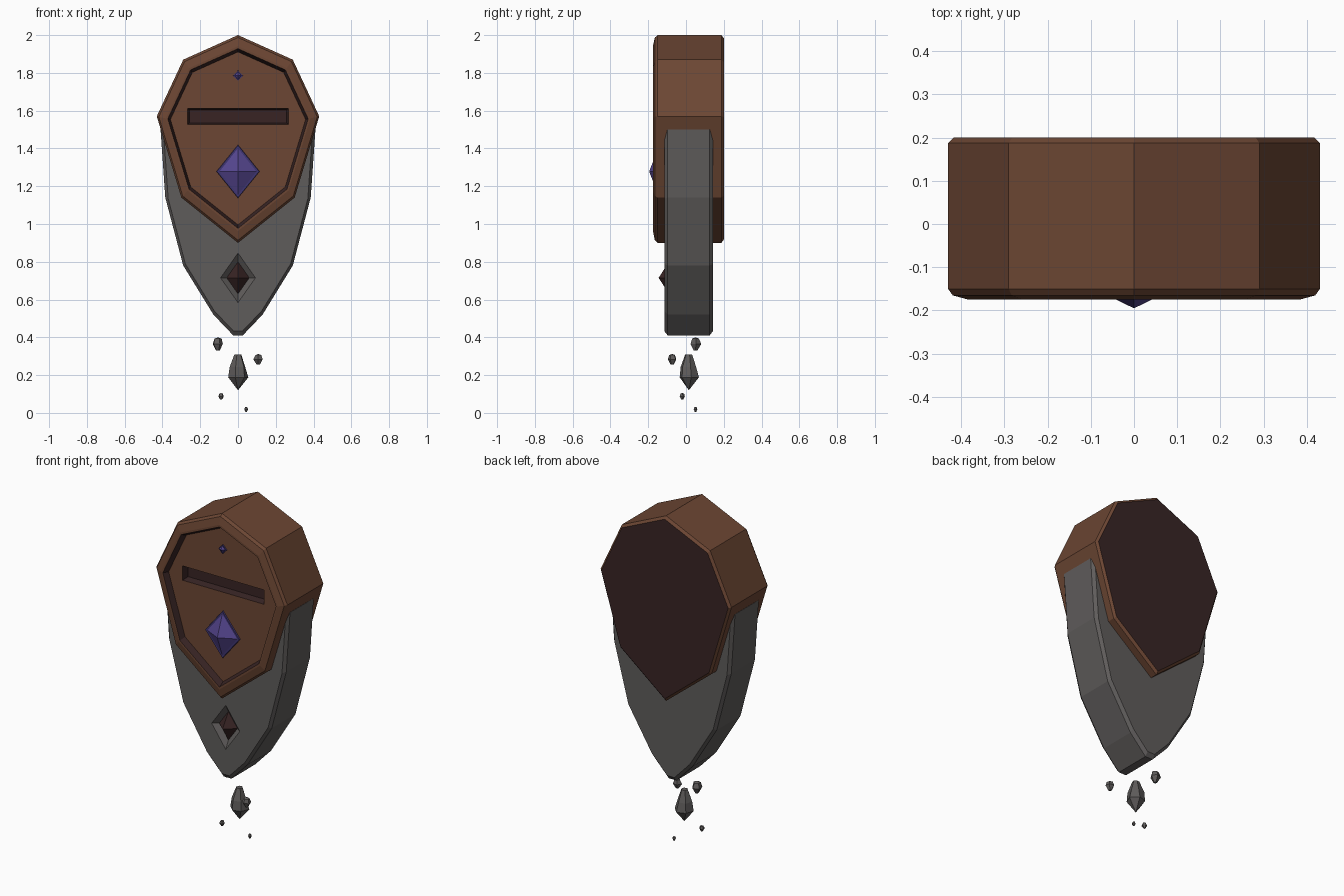
import bpy, bmesh, math, random

if "Cube" in bpy.data.objects:
    bpy.data.objects.remove(bpy.data.objects["Cube"])

random.seed(4)


def material(name, hex_code):
    m = bpy.data.materials.new(name)
    srgb = [int(hex_code[i:i + 2], 16) / 255 for i in (0, 2, 4)]
    lin = [c / 12.92 if c <= 0.04045 else ((c + 0.055) / 1.055) ** 2.4 for c in srgb]
    m.diffuse_color = (*lin, 1)
    m.use_nodes = True
    m.node_tree.nodes["Principled BSDF"].inputs["Base Color"].default_value = m.diffuse_color
    return m


BROWN = material("brown wood", "6c4633")
MAROON = material("dark maroon", "382424")
GRAY = material("stone gray", "5f5c5b")
PURPLE = material("purple gem", "55468f")
INDIGO = material("dark purple rim", "3f3572")


def loft(name, rings, mats, bands=None, caps=(0, 0)):
    """Bridge equal-length rings of 3D points; bands/caps give material indices."""
    bm = bmesh.new()
    vs = [[bm.verts.new(p) for p in r] for r in rings]
    n = len(rings[0])
    for k in range(len(vs) - 1):
        for i in range(n):
            j = (i + 1) % n
            f = bm.faces.new((vs[k][i], vs[k][j], vs[k + 1][j], vs[k + 1][i]))
            f.material_index = bands[k] if bands else 0
    bm.faces.new(vs[0]).material_index = caps[0]
    bm.faces.new(vs[-1]).material_index = caps[1]
    bmesh.ops.remove_doubles(bm, verts=bm.verts, dist=1e-5)
    bmesh.ops.recalc_face_normals(bm, faces=bm.faces)
    me = bpy.data.meshes.new(name)
    bm.to_mesh(me)
    bm.free()
    ob = bpy.data.objects.new(name, me)
    bpy.context.collection.objects.link(ob)
    for m in mats:
        me.materials.append(m)
    return ob


def mirrored(half):
    """Close a right-hand outline with its mirror image."""
    return half + [(-x, z) for x, z in reversed(half) if x > 0]


def ring(outline, cz, s, y):
    return [(x * s, y, cz + (z - cz) * s) for x, z in outline]


def diamond(w, h, cz):
    return [(0, cz + h), (w, cz), (0, cz - h), (-w, cz)]


def flat_ring(outline, y):
    return [(x, y, z) for x, z in outline]


def cut(ob, cutter):
    cutter.hide_render = True
    mod = ob.modifiers.new("cut", 'BOOLEAN')
    mod.operation, mod.solver, mod.object = 'DIFFERENCE', 'EXACT', cutter
    bpy.context.view_layer.objects.active = ob
    bpy.ops.object.modifier_apply(modifier=mod.name)
    bpy.data.objects.remove(cutter)


# Head: faceted wooden shell with rounded rim, dark back and recessed face panel
head_outline = mirrored([(0, 2.0), (0.29, 1.87), (0.43, 1.57), (0.30, 1.14), (0, 0.90)])
head_rings = [(0.97, 0.20), (1, 0.187), (1, -0.15), (0.975, -0.165),
              (0.89, -0.175), (0.865, -0.175), (0.832, -0.14)]
head = loft("head", [ring(head_outline, 1.47, s, y) for s, y in head_rings],
            [BROWN, MAROON], bands=[0, 0, 0, 0, 0, 1], caps=(1, 0))


# Eye slot cut into the panel
def slot(w, h):
    return [(w, 1.57 + h), (w, 1.57 - h), (-w, 1.57 - h), (-w, 1.57 + h)]


cut(head, loft("slot_cutter",
               [flat_ring(slot(0.268, 0.043), -0.3), flat_ring(slot(0.268, 0.043), -0.142),
                flat_ring(slot(0.257, 0.034), -0.10)],
               [BROWN, MAROON], bands=[1, 1], caps=(1, 1)))

# Body: tapering stone slab with chamfered edges
body_outline = mirrored([(0.41, 1.5), (0.385, 1.14), (0.29, 0.78), (0.13, 0.52), (0.025, 0.41)])
body_rings = [(0.96, 0.143), (1, 0.125), (1, -0.097), (0.96, -0.115)]
body = loft("body", [ring(body_outline, 1.0, s, y) for s, y in body_rings], [GRAY])

# Diamond socket in the body
cut(body, loft("socket_cutter",
               [flat_ring(diamond(0.095, 0.135, 0.715), -0.3),
                flat_ring(diamond(0.095, 0.135, 0.715), -0.117),
                flat_ring(diamond(0.06, 0.085, 0.715), -0.09)], [GRAY]))


# Pointed gems and their thin rims
def gem(name, w, h, cz, y, tip, mat):
    loft(name, [flat_ring(diamond(w, h, cz), y),
                flat_ring(diamond(0, 0, cz), tip)], [mat])


def rim(name, w, h, cz):
    loft(name, [flat_ring(diamond(w, h, cz), -0.138),
                flat_ring(diamond(w * 0.97, h * 0.97, cz), -0.147)], [INDIGO])


rim("face_gem_rim", 0.115, 0.142, 1.278)
gem("face_gem", 0.102, 0.128, 1.278, -0.145, -0.195, PURPLE)
rim("forehead_gem_rim", 0.026, 0.028, 1.785)
gem("forehead_gem", 0.022, 0.024, 1.785, -0.145, -0.16, PURPLE)
gem("body_gem", 0.062, 0.088, 0.715, -0.088, -0.145, MAROON)


# Floating rock fragments below the body
def rock(name, x, y, r, z0, z1, profile, sides=6):
    turn = random.uniform(0, 1)
    rings = []
    for s, t in profile:
        pts = []
        for i in range(sides):
            a = turn + math.tau * i / sides
            q = r * s * random.uniform(0.9, 1.1)
            pts.append((x + q * math.cos(a), y + q * math.sin(a), z0 + (z1 - z0) * t))
        rings.append(pts)
    loft(name, rings, [GRAY])


shard = [(0, 0), (1, 0.36), (0.8, 0.65), (0.35, 1)]
pebble = [(0.35, 0), (1, 0.5), (0.65, 0.9), (0, 1)]
rock("large_rock", 0, 0.015, 0.053, 0.12, 0.31, shard)
for i, (x, y, r, z0, z1) in enumerate([(-0.107, 0.05, 0.029, 0.33, 0.40),
                                       (0.108, -0.073, 0.025, 0.255, 0.312),
                                       (-0.09, -0.02, 0.015, 0.07, 0.105),
                                       (0.043, 0.05, 0.011, 0.005, 0.032)]):
    rock(f"small_rock_{i + 1}", x, y, r, z0, z1, pebble, 5)
